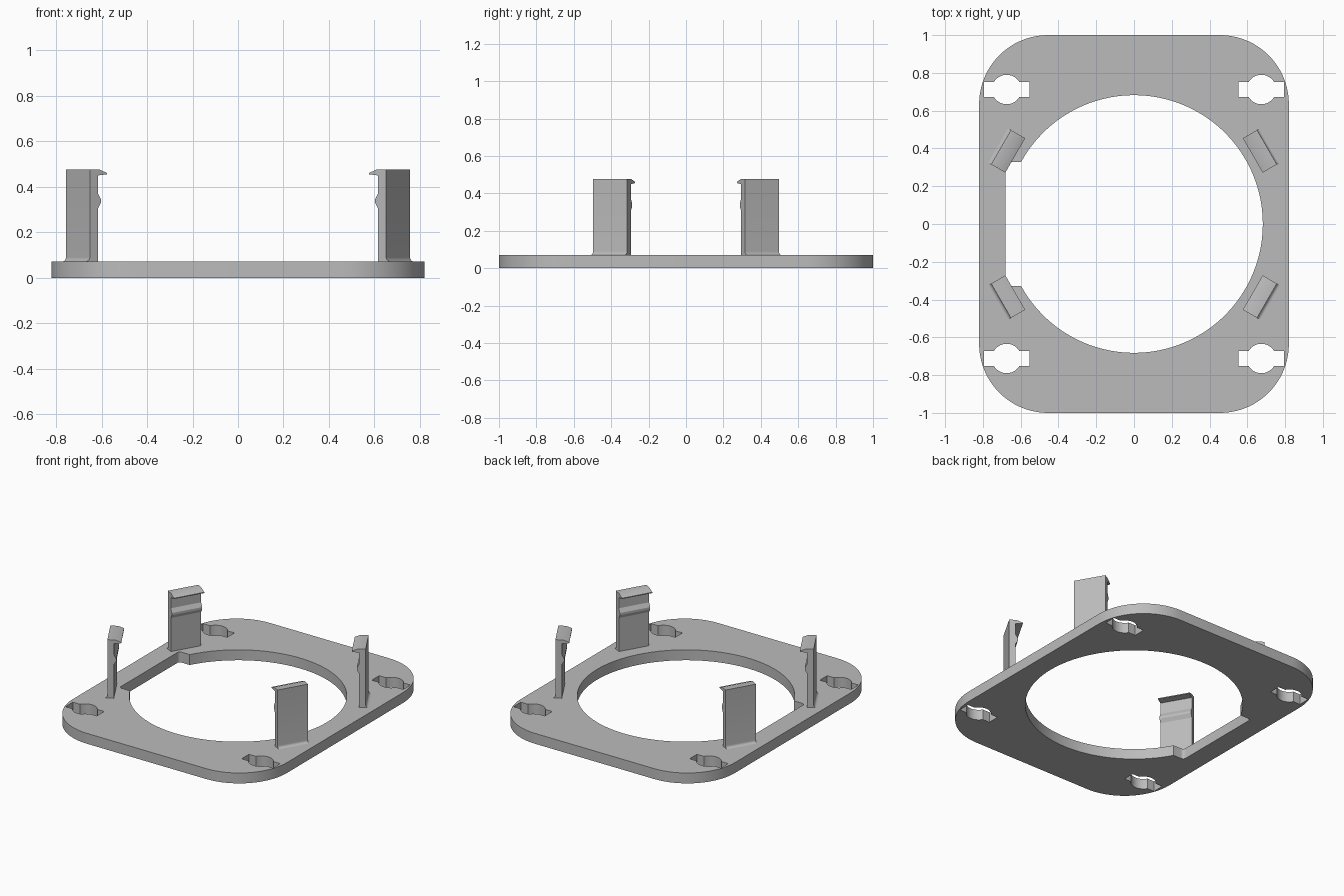
import bpy, bmesh, math
from mathutils import Matrix, Vector

if "Cube" in bpy.data.objects:
    bpy.data.objects.remove(bpy.data.objects["Cube"], do_unlink=True)

THICK = 0.072

grey = bpy.data.materials.new("plain grey")
grey.use_nodes = True
COLOUR = (0.5, 0.5, 0.5, 1)
grey.diffuse_color = COLOUR
grey.node_tree.nodes["Principled BSDF"].inputs["Base Color"].default_value = COLOUR


def arc(cx, cy, r, start, end, steps):
    """Points along a circular arc, angles in radians."""
    angles = [start + (end - start) * i / steps for i in range(steps + 1)]
    return [(cx + r * math.cos(a), cy + r * math.sin(a)) for a in angles]


def finish(name, bm):
    bmesh.ops.recalc_face_normals(bm, faces=bm.faces)
    mesh = bpy.data.meshes.new(name)
    bm.to_mesh(mesh)
    bm.free()
    obj = bpy.data.objects.new(name, mesh)
    bpy.context.collection.objects.link(obj)
    mesh.materials.append(grey)
    bpy.ops.object.select_all(action="DESELECT")
    obj.select_set(True)
    bpy.context.view_layer.objects.active = obj
    bpy.ops.object.shade_smooth_by_angle(angle=math.radians(25))
    return obj


def extrude_up(bm, faces, offset):
    result = bmesh.ops.extrude_face_region(bm, geom=faces)
    verts = [v for v in result["geom"] if isinstance(v, bmesh.types.BMVert)]
    bmesh.ops.translate(bm, verts=verts, vec=offset)


# Plate outline with rounded corners
corner = 0.365
outline = []
for k, (sx, sy) in enumerate([(1, 1), (-1, 1), (-1, -1), (1, -1)]):
    outline += arc(sx * (0.82 - corner), sy * (1 - corner), corner,
                   k * math.pi / 2, (k + 1) * math.pi / 2, 20)

# Large round opening, with a square notch on the right-hand side of the model
radius, notch_x, notch_y, fillet = 0.682, -0.68, 0.327, 0.02
meet = math.pi - math.asin(notch_y / radius)
opening = arc(0, 0, radius, -meet, meet, 96)
opening += arc(notch_x + fillet, notch_y - fillet, fillet,
               math.pi / 2, math.pi, 5)
opening += arc(notch_x + fillet, fillet - notch_y, fillet,
               math.pi, 1.5 * math.pi, 5)


# Mounting slots: a round hole crossed by a straight slot
def slot(cx, cy, r=0.078, half_w=0.12, half_h=0.04):
    a = math.asin(half_h / r)
    points = [(cx + half_w, cy - half_h), (cx + half_w, cy + half_h)]
    points += arc(cx, cy, r, a, math.pi - a, 14)
    points += [(cx - half_w, cy + half_h), (cx - half_w, cy - half_h)]
    points += arc(cx, cy, r, math.pi + a, 2 * math.pi - a, 14)
    return points


loops = [outline, opening]
loops += [slot(sx * 0.674, sy * 0.712) for sx in (1, -1) for sy in (1, -1)]

bm = bmesh.new()
edges = []
for loop in loops:
    verts = [bm.verts.new((x, y, 0)) for x, y in loop]
    edges += [bm.edges.new((verts[i - 1], verts[i])) for i in range(len(verts))]
bmesh.ops.triangle_fill(bm, edges=edges, use_beauty=True, normal=(0, 0, 1))
extrude_up(bm, bm.faces[:], Vector((0, 0, THICK)))
finish("base_plate", bm)

# Spring clip section: distance from the plate centre, height
outer, inner, flare = 0.813, 0.772, 0.018
section = [(inner, THICK - 0.01), (inner, 0.305), (0.757, 0.33), (0.757, 0.345),
           (inner, 0.372), (inner, 0.45), (0.726, 0.455), (0.726, 0.461),
           (0.765, 0.476), (outer, 0.476)]
section += arc(outer + flare, THICK + flare, flare, math.pi, 1.5 * math.pi, 6)
section += [(outer + flare, THICK - 0.01)]
HALF_WIDTH = 0.105

for side, sx in (("left", 1), ("right", -1)):
    for end, sy in (("back", 1), ("front", -1)):
        angle = math.atan2(sy * 0.5, sx * math.sqrt(0.75))
        bm = bmesh.new()
        face = bm.faces.new([bm.verts.new((r, -HALF_WIDTH, z)) for r, z in section])
        extrude_up(bm, [face], Vector((0, 2 * HALF_WIDTH, 0)))
        bm.transform(Matrix.Rotation(angle, 4, "Z"))
        finish(f"{end}_{side}_clip", bm)
